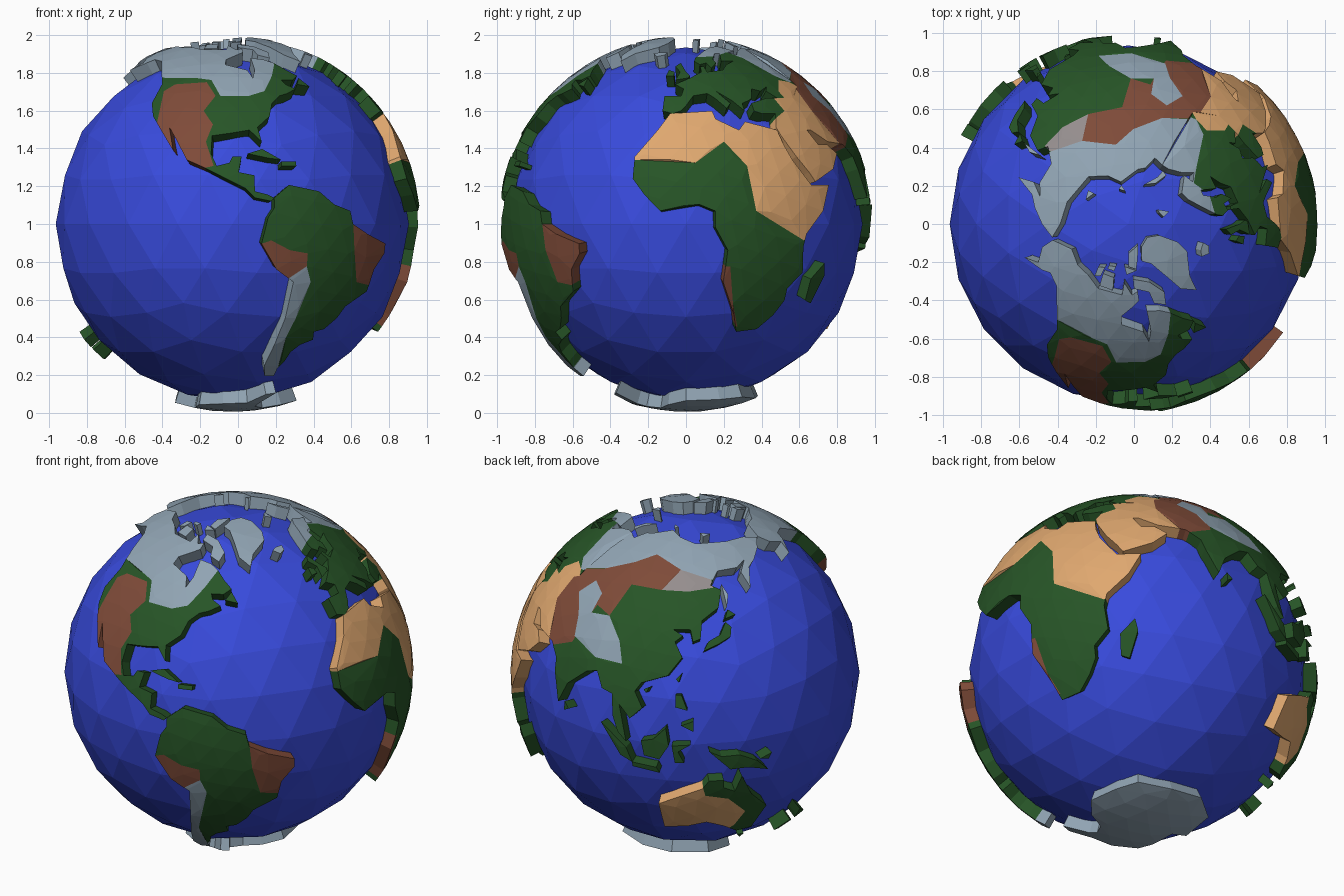
import bpy, bmesh, math
from mathutils import Vector
from mathutils.geometry import delaunay_2d_cdt

CENTRE = Vector((-0.03, 0, 1.0))
R_SEA, R_LAND, R_ROOT = 0.935, 0.995, 0.90
COLOURS = {"sea": (0.04, 0.07, 0.72), "green": (0.02, 0.09, 0.02), "sand": (0.74, 0.39, 0.16),
           "brown": (0.21, 0.07, 0.04), "ice": (0.28, 0.37, 0.45), "grey": (0.30, 0.27, 0.27)}
MATS = {}
for key, rgb in COLOURS.items():
    MATS[key] = bpy.data.materials.new(key)
    MATS[key].diffuse_color = (*rgb, 1)


def on_sphere(flat):
    """Flat list lon, lat, lon, lat... to unit vectors."""
    out = []
    for lon, lat in zip(flat[::2], flat[1::2]):
        a, b = math.radians(lon), math.radians(lat)
        out.append(Vector((math.cos(b) * math.cos(a), math.cos(b) * math.sin(a), math.sin(b))))
    return out


def land(name, outline, base, *biomes):
    """Raised plate following the globe, split into coloured biomes."""
    rings = [on_sphere(outline)] + [on_sphere(b[1]) for b in biomes]
    keys = [base] + [b[0] for b in biomes]
    c = sum(rings[0], Vector()).normalized()
    u = c.orthogonal().normalized()
    v = c.cross(u)
    pts, faces = [], []
    for ring in rings:
        flat = []
        for p in ring:
            k = math.sqrt(2 / (1 + p.dot(c)))
            flat.append(Vector((p.dot(u) * k, p.dot(v) * k)))
        area = sum(a.x * b.y - b.x * a.y for a, b in zip(flat, flat[1:] + flat[:1]))
        if area < 0:
            flat.reverse()
        faces.append(list(range(len(pts), len(pts) + len(flat))))
        pts += flat
    # inner points keep the top curved
    reach = max(pts[i].length for i in faces[0])
    step = 0.13
    n = int(reach / step)
    if n > 0:
        for i in range(-n, n + 1):
            for j in range(-n, n + 1):
                pts.append(Vector(((i + 0.5 * (j % 2)) * step + 0.003, j * step * 0.9 + 0.002)))
    vs, _, fs, _, _, src = delaunay_2d_cdt(pts, [], faces, 1, 1e-5, True)
    bm = bmesh.new()
    top, low = [], {}
    for q in vs:
        r2 = min(q.length_squared, 3.9)
        p = c * (1 - r2 / 2) + (u * q.x + v * q.y) * math.sqrt(1 - r2 / 4)
        top.append(bm.verts.new(CENTRE + p.normalized() * R_LAND))
    for f, s in zip(fs, src):
        if 0 in s:
            bm.faces.new([top[i] for i in f]).material_index = max(s)
    # side walls
    for e in [e for e in bm.edges if len(e.link_faces) == 1]:
        loop = e.link_loops[0]
        a, b = loop.vert, loop.link_loop_next.vert
        for w in (a, b):
            if w not in low:
                low[w] = bm.verts.new(CENTRE + (w.co - CENTRE) * (R_ROOT / R_LAND))
        bm.faces.new((b, a, low[a], low[b])).material_index = loop.face.material_index
    bmesh.ops.delete(bm, geom=[w for w in bm.verts if not w.link_faces], context='VERTS')
    me = bpy.data.meshes.new(name)
    bm.to_mesh(me)
    bm.free()
    for k in keys:
        me.materials.append(MATS[k])
    bpy.context.collection.objects.link(bpy.data.objects.new(name, me))


# Ocean ball
bpy.ops.mesh.primitive_ico_sphere_add(subdivisions=3, radius=R_SEA, location=CENTRE)
bpy.context.object.name = "ocean"
bpy.context.object.data.materials.append(MATS["sea"])

# Americas
land("north_continent",
     [-168, 66, -156, 71, -141, 70, -128, 70, -115, 68, -95, 68, -94, 72, -87, 68, -82, 69, -82, 66,
      -87, 64, -94, 61, -94, 58, -82, 55, -80, 51, -78, 55, -78, 62, -70, 61, -65, 59, -60, 55, -56, 52,
      -60, 50, -66, 50, -65, 48, -61, 46, -66, 44, -70, 43, -74, 40, -76, 35, -81, 31, -80, 26, -84, 30,
      -90, 29, -97, 28, -97, 22, -95, 18, -91, 19, -90, 21, -87, 21, -88, 16, -83, 15, -83, 10, -79, 9,
      -77, 8, -78, 7, -83, 8, -86, 11, -92, 14, -96, 16, -105, 20, -109, 26, -113, 31, -110, 23, -116, 30,
      -121, 35, -124, 40, -124, 48, -131, 55, -139, 60, -148, 61, -152, 59, -162, 55, -157, 59, -165, 62],
     "green",
     ("ice", [-175, 50, -128, 51, -108, 51, -100, 50, -95, 43, -83, 43, -76, 45, -70, 52, -62, 61, -70, 80, -170, 80]),
     ("brown", [-121, 45, -117, 48, -102, 49, -97, 43, -101, 37, -97, 32, -99, 26, -96, 18, -104, 16, -118, 28, -119, 37]))
land("south_continent",
     [-77, 8, -72, 12, -62, 10, -57, 6, -51, 4, -50, 0, -44, -3, -35, -6, -35, -9, -39, -14, -40, -21,
      -48, -26, -50, -30, -54, -34, -58, -35, -57, -38, -62, -40, -65, -43, -66, -47, -68, -50, -68, -54,
      -73, -54, -75, -49, -73, -40, -71, -30, -70, -18, -76, -14, -81, -6, -80, -2, -79, 2, -77, 5],
     "green",
     ("brown", [-84, -7, -78, -5, -72, -8, -66, -9, -66, -14, -70, -17, -76, -18]),
     ("brown", [-50, 1, -49, -8, -46, -18, -40, -19, -30, -10, -34, -2]),
     ("ice", [-72, -17, -66, -13, -64, -18, -67, -30, -69, -37, -68, -49, -65, -58, -80, -56, -76, -30]))

# Africa
land("southern_old_continent",
     [-6, 36, 10, 37, 11, 34, 19, 30, 22, 33, 30, 31, 34, 30, 35, 25, 37, 20, 43, 12, 51, 12, 47, 4, 40, -3,
      39, -7, 40, -15, 35, -20, 35, -24, 32, -29, 27, -34, 19, -35, 17, -29, 12, -18, 13, -8, 9, -1, 9, 4,
      4, 6, -8, 4, -13, 9, -17, 14, -17, 21, -10, 30],
     "green",
     ("sand", [-20, 20, 3, 19, 13, 26, 20, 18, 22, 4, 39, -5, 55, 0, 55, 14, 38, 22, 34, 40, -10, 40, -22, 28]),
     ("brown", [9, -13, 14, -13, 16, -25, 19, -33, 15, -33]))

# Europe and Asia meet on a shared seam
land("western_old_continent",
     [-9, 37, -9, 43, -2, 43, -1, 46, -5, 48, 2, 51, 8, 54, 8, 57, 10, 57, 11, 54, 20, 55, 24, 58, 30, 60,
      22, 60, 25, 65, 21, 65, 17, 61, 18, 59, 14, 56, 12, 59, 8, 58, 5, 60, 6, 62, 14, 67, 22, 70, 30, 71,
      41, 67, 33, 66, 38, 64, 44, 67, 54, 69, 60, 69, 60, 47, 50, 42, 41, 42, 37, 45, 39, 47, 34, 45, 30, 46,
      28, 42, 26, 41, 23, 40, 23, 37, 19, 41, 13, 45, 18, 40, 16, 38, 12, 42, 9, 44, 3, 43, 0, 39, -2, 37, -5, 36],
     "green",
     ("ice", [0, 62, 20, 63, 32, 66, 40, 62, 50, 52, 57, 49, 66, 50, 66, 72, 30, 75, 0, 70]),
     ("sand", [46, 38, 44, 45, 50, 50, 57, 49, 64, 45]))
land("eastern_old_continent",
     [60, 69, 68, 68, 73, 72, 80, 73, 100, 77, 113, 74, 130, 71, 160, 70, 180, 69, 190, 66, 180, 63, 170, 60,
      163, 58, 157, 51, 156, 57, 163, 61, 155, 59, 142, 59, 136, 54, 141, 52, 138, 46, 130, 42, 129, 36, 126, 35,
      125, 39, 118, 39, 122, 37, 119, 35, 122, 30, 117, 24, 108, 21, 106, 18, 109, 13, 105, 9, 101, 13, 104, 1,
      101, 4, 99, 9, 98, 16, 94, 17, 91, 22, 87, 21, 80, 15, 77, 8, 73, 17, 72, 21, 67, 25, 57, 26,
      50, 30, 48, 30, 51, 25, 56, 25, 60, 22, 55, 17, 45, 13, 43, 16, 39, 21, 35, 28, 34, 31, 36, 36, 30, 36,
      27, 37, 27, 40, 35, 42, 41, 42, 50, 42, 60, 47],
     "green",
     ("sand", [38, 44, 41, 37, 33, 33, 30, 27, 42, 8, 64, 18, 66, 24, 63, 30, 57, 37, 57, 49, 45, 45]),
     ("ice", [56, 49, 72, 54, 87, 60, 99, 65, 119, 60, 137, 56, 150, 54, 158, 47, 195, 60, 190, 72, 110, 80, 56, 72]),
     ("grey", [110, 52, 119, 60, 137, 56, 137, 53, 124, 52]),
     ("brown", [119, 60, 110, 52, 93, 52, 89, 40, 81, 42, 77, 28, 66, 23, 57, 37, 57, 49, 72, 54, 87, 60, 99, 65]),
     ("ice", [100, 26, 89, 26, 77, 30, 74, 37, 67, 43, 72, 49, 80, 46, 80, 39, 89, 40, 97, 33]))

# Australia and Antarctica
land("island_continent",
     [114, -22, 122, -18, 129, -15, 131, -12, 136, -12, 136, -15, 140, -17, 142, -11, 146, -19, 153, -26,
      150, -37, 144, -38, 138, -34, 131, -31, 124, -33, 115, -34],
     "green", ("sand", [110, -19, 122, -15, 129, -14, 130, -18, 138, -20, 145, -27, 142, -34, 135, -40, 110, -38]))
land("polar_continent",
     [-160, -78, -150, -77, -130, -74, -100, -73, -75, -72, -65, -65, -58, -64, -62, -73, -60, -76, -40, -78,
      -20, -74, 0, -70, 30, -69, 50, -67, 80, -68, 110, -66, 140, -67, 170, -72, 165, -78], "ice")

# Cold islands
land("great_ice_island", [-70, 78, -60, 82, -35, 83, -20, 80, -20, 74, -25, 70, -40, 65, -44, 60, -51, 64, -54, 70, -60, 76], "ice")
land("ice_island_a", [-85, 73, -70, 71, -62, 66, -65, 62, -72, 64, -73, 68, -85, 70], "ice")
land("ice_island_b", [-117, 73, -105, 73, -103, 69, -115, 69], "ice")
land("ice_island_c", [-125, 74, -118, 75, -118, 72, -123, 71], "ice")
land("ice_island_d", [-90, 77, -90, 81, -65, 83, -75, 79, -80, 76], "ice")
land("ice_island_e", [-95, 77, -80, 75.5, -92, 74.5], "ice")
land("ice_island_f", [-115, 76, -106, 76.5, -107, 75, -115, 75], "ice")
land("ice_island_g", [-24, 65, -20, 66, -14, 66, -15, 64, -20, 63], "ice")
land("ice_island_h", [11, 79, 20, 80, 26, 80, 17, 77], "ice")
land("ice_island_i", [52, 71, 56, 75, 68, 77, 58, 73, 57, 70.5], "ice")
land("ice_island_j", [95, 80, 105, 79, 100, 78], "ice")
land("ice_island_k", [138, 76, 150, 75, 140, 74], "ice")

# Green islands
land("north_sea_island", [-5, 50, -3, 54, -6, 57, -3, 59, 0, 54, 2, 52, 1, 51], "green")
land("small_west_island", [-10, 52, -9, 55, -6, 54, -6, 52], "green")
land("cape_island", [-59, 48, -56, 51, -53, 47], "green")
land("long_sea_island", [-85, 22, -80, 23.5, -74, 20, -78, 20.5], "green")
land("small_sea_island", [-74, 19.5, -69, 19.5, -69, 18, -74, 18], "green")
land("east_africa_island", [44, -17, 49, -12, 50, -16, 47, -25, 44, -24], "green")
land("tea_island", [80, 9, 82, 7, 80, 6], "green")
land("equator_island_a", [109, 2, 113, 3, 117, 7, 118, 1, 115, -4, 110, -3], "green")
land("equator_island_b", [95, 6, 104, -1, 106, -6, 102, -4], "green")
land("equator_island_c", [106, -6, 114, -7, 115, -9, 106, -7.5], "green")
land("equator_island_d", [119, 1, 125, 1.5, 121, -1, 123, -5, 120, -5], "green")
land("equator_island_e", [131, -1, 135, -3, 141, -3, 147, -6, 151, -10, 144, -8, 138, -8, 134, -4], "green")
land("equator_island_f", [148, -5.5, 152, -4, 151, -6], "green")
land("archipelago_north", [120, 18, 122, 18, 124, 13, 120, 14], "green")
land("archipelago_south", [122, 8, 126, 9.5, 126, 6], "green")
land("strait_island", [120, 23, 122, 25, 121, 22], "green")
land("gulf_island", [109, 19, 111, 20, 110, 18], "green")
land("east_island_main", [130, 32, 132, 35, 137, 37, 140, 41, 142, 39, 141, 36, 136, 34], "green")
land("east_island_north", [140, 42, 142, 45, 145, 43], "green")
land("east_island_long", [142, 46, 142, 54, 144, 50], "ice")
land("far_south_island_a", [173, -35, 178, -38, 175, -41, 174, -39], "green")
land("far_south_island_b", [172, -41, 174, -42, 170, -46, 167, -46], "green")
land("far_south_island_c", [145, -41, 148, -41, 147, -43.5], "green")
